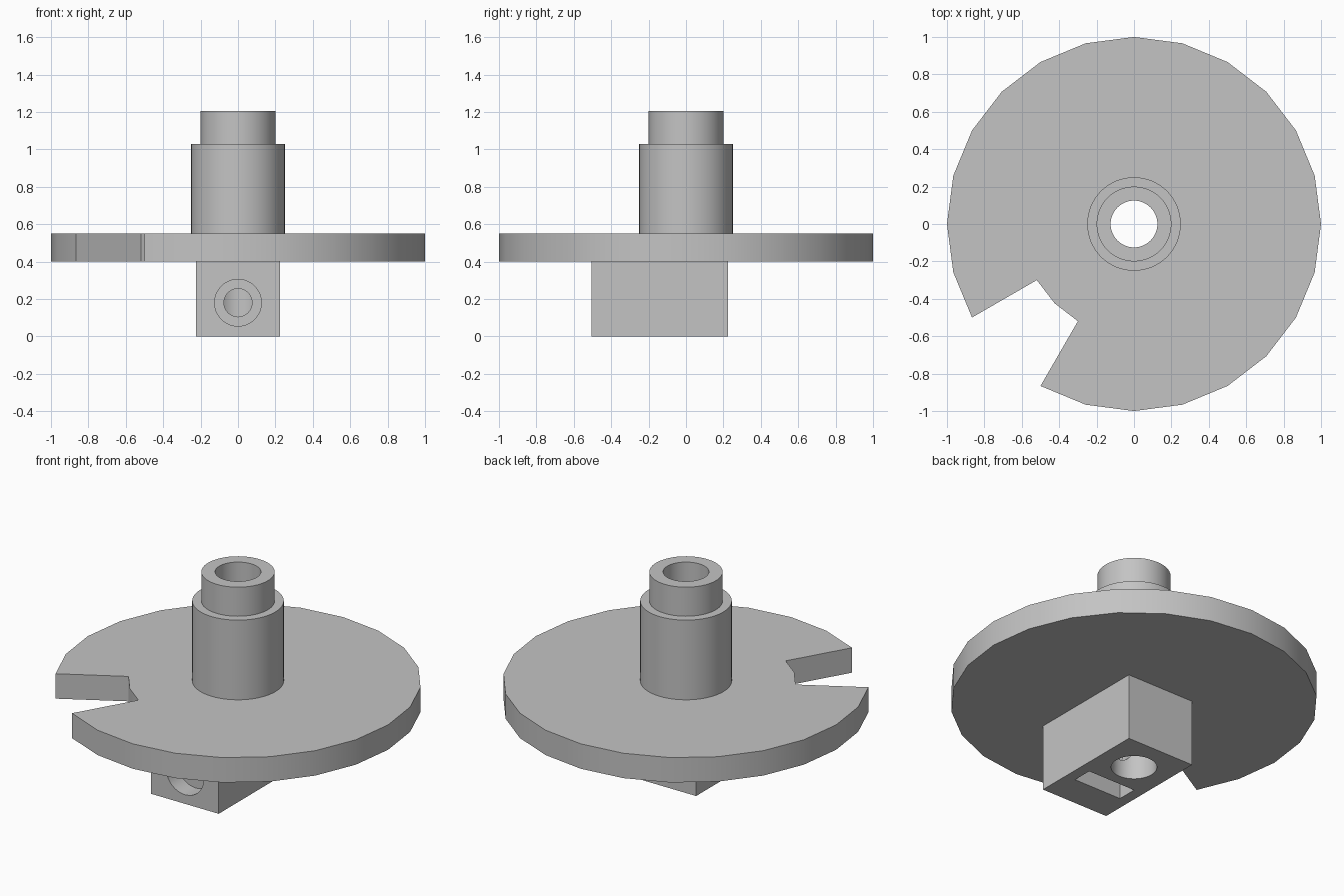
import bpy, bmesh, math
from mathutils import Matrix

cube = bpy.data.objects.get("Cube")
if cube:
    bpy.data.objects.remove(cube, do_unlink=True)

GREY = (0.55, 0.55, 0.55, 1.0)
mat = bpy.data.materials.new("plain grey")
mat.use_nodes = True
mat.diffuse_color = GREY
mat.node_tree.nodes["Principled BSDF"].inputs["Base Color"].default_value = GREY

BORE = 0.125
SCREW_Z = 0.18


def add_object(name, bm):
    bmesh.ops.recalc_face_normals(bm, faces=bm.faces)
    mesh = bpy.data.meshes.new(name)
    bm.to_mesh(mesh)
    bm.free()
    obj = bpy.data.objects.new(name, mesh)
    bpy.context.collection.objects.link(obj)
    mesh.materials.append(mat)
    return obj


def box(name, x, y, z):
    """Box from (min, max) pairs."""
    bm = bmesh.new()
    spans = (x, y, z)
    centre = [(a + b) / 2 for a, b in spans]
    size = [b - a for a, b in spans]
    bmesh.ops.create_cube(bm, size=1, matrix=Matrix.Translation(centre) @ Matrix.Diagonal((*size, 1)))
    return add_object(name, bm)


def prism(name, outline, z0, z1):
    """Flat outline raised into a solid."""
    bm = bmesh.new()
    face = bm.faces.new([bm.verts.new((x, y, z0)) for x, y in outline])
    raised = bmesh.ops.extrude_face_region(bm, geom=[face])["geom"]
    verts = [v for v in raised if isinstance(v, bmesh.types.BMVert)]
    bmesh.ops.translate(bm, verts=verts, vec=(0, 0, z1 - z0))
    return add_object(name, bm)


def polar(radius, degrees):
    a = math.radians(degrees)
    return radius * math.cos(a), radius * math.sin(a)


def circle(radius, sides=64):
    return [polar(radius, 360 * i / sides) for i in range(sides)]


def front_cylinder(name, radius, y0, y1):
    """Cylinder lying along y at the screw height."""
    obj = prism(name, circle(radius), -y1, -y0)
    obj.data.transform(Matrix.Translation((0, 0, SCREW_Z)) @ Matrix.Rotation(math.pi / 2, 4, "X"))
    return obj


def cut(obj, cutters):
    for cutter in cutters:
        mod = obj.modifiers.new("cut", "BOOLEAN")
        mod.operation = "DIFFERENCE"
        mod.solver = "EXACT"
        mod.object = cutter
        bpy.context.view_layer.objects.active = obj
        bpy.ops.object.modifier_apply(modifier=mod.name)


def smooth(obj):
    bpy.ops.object.select_all(action="DESELECT")
    obj.select_set(True)
    bpy.context.view_layer.objects.active = obj
    bpy.ops.object.shade_smooth_by_angle(angle=math.radians(30))


# Cutters
bore = prism("bore_cutter", circle(BORE), -0.1, 1.4)
screw_hole = front_cylinder("screw_hole_cutter", 0.075, -0.6, 0)
counterbore = front_cylinder("counterbore_cutter", BORE, -0.6, -0.4)
nut_slot = box("nut_slot_cutter", (-0.16, 0.16), (-0.31, -0.19), (-0.1, 0.34))

# Disc with 24 sides and a wedge notch
rim = [polar(1, a) for a in range(-120, 211, 15)]
notch = [polar(0.6, a) for a in (210, 225, 240)]
disc = prism("notched_disc", rim + notch, 0.40, 0.55)
cut(disc, [bore])

# Stepped hollow shaft
bm = bmesh.new()
profile = [(BORE, 0.55), (0.25, 0.55), (0.25, 1.03), (0.2, 1.03), (0.2, 1.205), (BORE, 1.205)]
verts = [bm.verts.new((r, 0, z)) for r, z in profile]
edges = [bm.edges.new((v, verts[i - 1])) for i, v in enumerate(verts)]
bmesh.ops.spin(bm, geom=verts + edges, cent=(0, 0, 0), axis=(0, 0, 1),
               angle=math.tau, steps=64, use_merge=True)
bmesh.ops.remove_doubles(bm, verts=bm.verts, dist=0.0001)
shaft = add_object("stepped_shaft", bm)

# Clamp block with set screw hole and nut slot
block = box("clamp_block", (-0.225, 0.225), (-0.505, 0.225), (0, 0.40))
cut(block, [bore, screw_hole, counterbore, nut_slot])

for cutter in (bore, screw_hole, counterbore, nut_slot):
    bpy.data.objects.remove(cutter, do_unlink=True)

for part in (disc, shaft, block):
    smooth(part)
